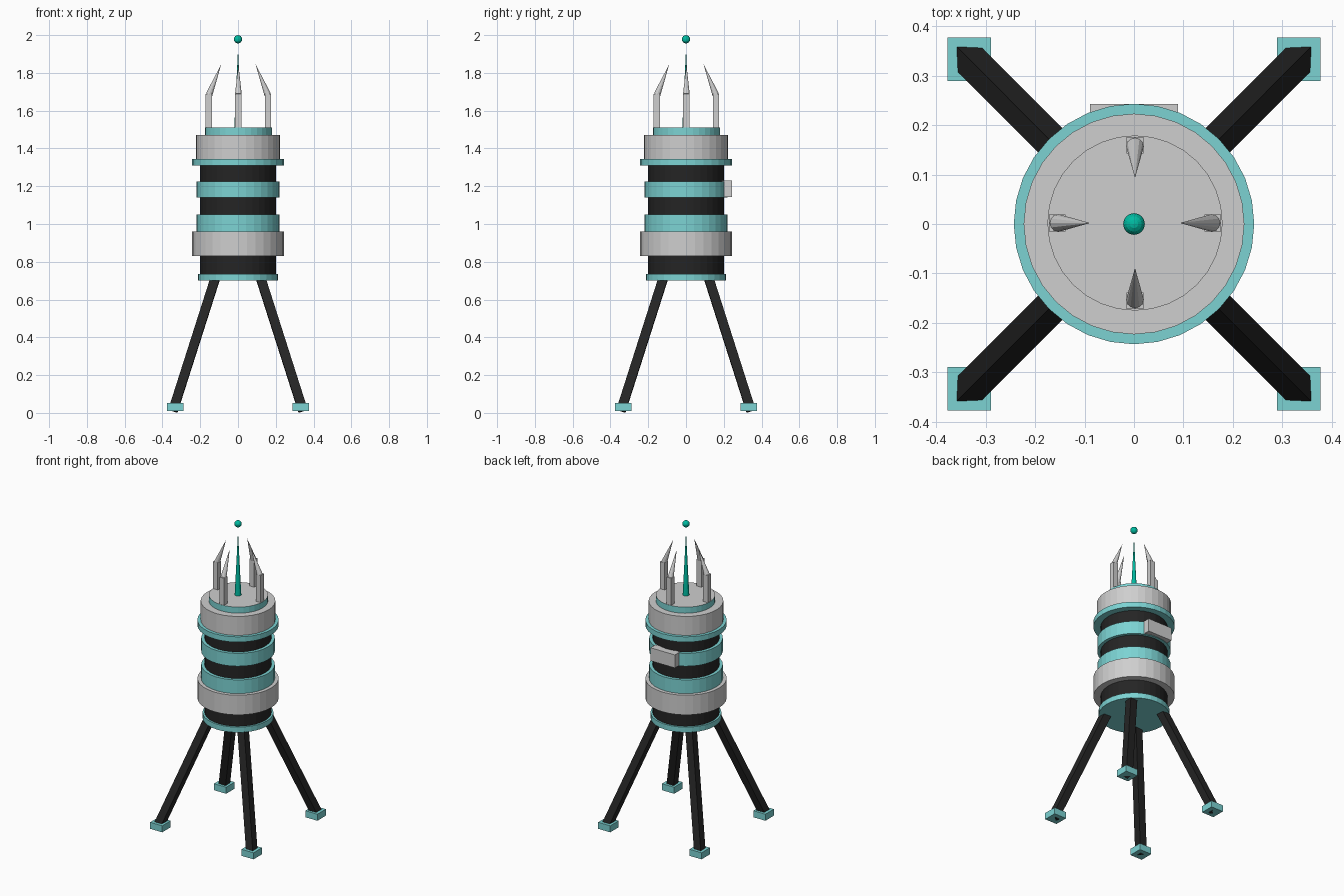
import bpy, bmesh, math
from mathutils import Matrix, Vector

if "Cube" in bpy.data.objects:
    bpy.data.objects.remove(bpy.data.objects["Cube"])


def make_material(name, rgb):
    mat = bpy.data.materials.new(name)
    mat.use_nodes = True
    mat.diffuse_color = (*rgb, 1)
    mat.node_tree.nodes["Principled BSDF"].inputs["Base Color"].default_value = (*rgb, 1)
    return mat


GREY = make_material("light grey", (0.62, 0.62, 0.62))
TEAL = make_material("pale teal", (0.2, 0.65, 0.65))
BLACK = make_material("charcoal", (0.018, 0.018, 0.018))
GREEN = make_material("sea green", (0.0, 0.5, 0.36))


def finish(name, bm, *mats):
    mesh = bpy.data.meshes.new(name)
    bm.to_mesh(mesh)
    bm.free()
    for mat in mats:
        mesh.materials.append(mat)
    obj = bpy.data.objects.new(name, mesh)
    bpy.context.collection.objects.link(obj)
    return obj


def rod(name, start, end, r1, r2, sides, *mats):
    """Tapered prism between two points."""
    start, end = Vector(start), Vector(end)
    axis = end - start
    turn = axis.to_track_quat('Z', 'Y').to_matrix().to_4x4()
    bm = bmesh.new()
    bmesh.ops.create_cone(bm, cap_ends=True, segments=sides, radius1=r1, radius2=r2,
                          depth=axis.length,
                          matrix=Matrix.Translation((start + end) / 2) @ turn)
    return finish(name, bm, *mats)


def box(name, centre, size, mat, turn=0):
    bm = bmesh.new()
    bmesh.ops.create_cube(bm, size=1, matrix=Matrix.Translation(centre)
                          @ Matrix.Rotation(turn, 4, 'Z') @ Matrix.Diagonal((*size, 1)))
    return finish(name, bm, mat)


# Body: dark core with stacked rings
rod("core", (0, 0, 0.72), (0, 0, 1.33), 0.2, 0.2, 32, BLACK)
rings = [
    ("base_ring", 0.70, 0.735, 0.212, TEAL),
    ("lower_collar", 0.83, 0.96, 0.243, GREY),
    ("lower_band", 0.96, 1.05, 0.22, TEAL),
    ("middle_band", 1.14, 1.225, 0.22, TEAL),
    ("upper_flange", 1.31, 1.345, 0.243, TEAL),
    ("upper_collar", 1.345, 1.47, 0.223, GREY),
]
for name, low, high, radius, mat in rings:
    rod(name, (0, 0, low), (0, 0, high), radius, radius, 32, mat)

# Cap: teal rim with a grey top
cap = rod("cap", (0.002, 0.002, 1.47), (0.002, 0.002, 1.51), 0.177, 0.177, 32, TEAL, GREY)
for face in cap.data.polygons:
    face.material_index = int(face.normal.z > 0.9)

# Control box on the back
box("back_box", (0, 0.216, 1.186), (0.178, 0.054, 0.086), GREY)

# Splayed legs with square feet
for side, sx in (("left", 1), ("right", -1)):
    for end, sy in (("front", -1), ("back", 1)):
        rod(f"{end}_{side}_leg", (0.118 * sx, 0.118 * sy, 0.72),
            (0.343 * sx, 0.343 * sy, 0.015), 0.035, 0.035, 4, BLACK)
        box(f"{end}_{side}_foot", (0.333 * sx, 0.333 * sy, 0.031),
            (0.088, 0.088, 0.043), TEAL)

# Prongs: square posts with spikes leaning inwards
for i, place in enumerate(("left", "back", "right", "front")):
    angle = i * math.pi / 2
    out = Vector((math.cos(angle), math.sin(angle), 0))
    shift = Vector((0.002, 0.002, 0))
    box(f"{place}_post", out * 0.157 + shift + Vector((0, 0, 1.598)),
        (0.034, 0.034, 0.18), GREY, angle)
    rod(f"{place}_spike", out * 0.155 + shift + Vector((0, 0, 1.685)),
        out * 0.091 + shift + Vector((0, 0, 1.845)), 0.018, 0, 12, GREY)

# Antenna needle and floating ball
rod("antenna", (0, 0, 1.505), (0, 0, 1.925), 0.02, 0, 12, GREEN)
bm = bmesh.new()
bmesh.ops.create_uvsphere(bm, u_segments=16, v_segments=8, radius=0.022,
                          matrix=Matrix.Translation((0, 0, 1.978)))
finish("antenna_ball", bm, GREEN)
